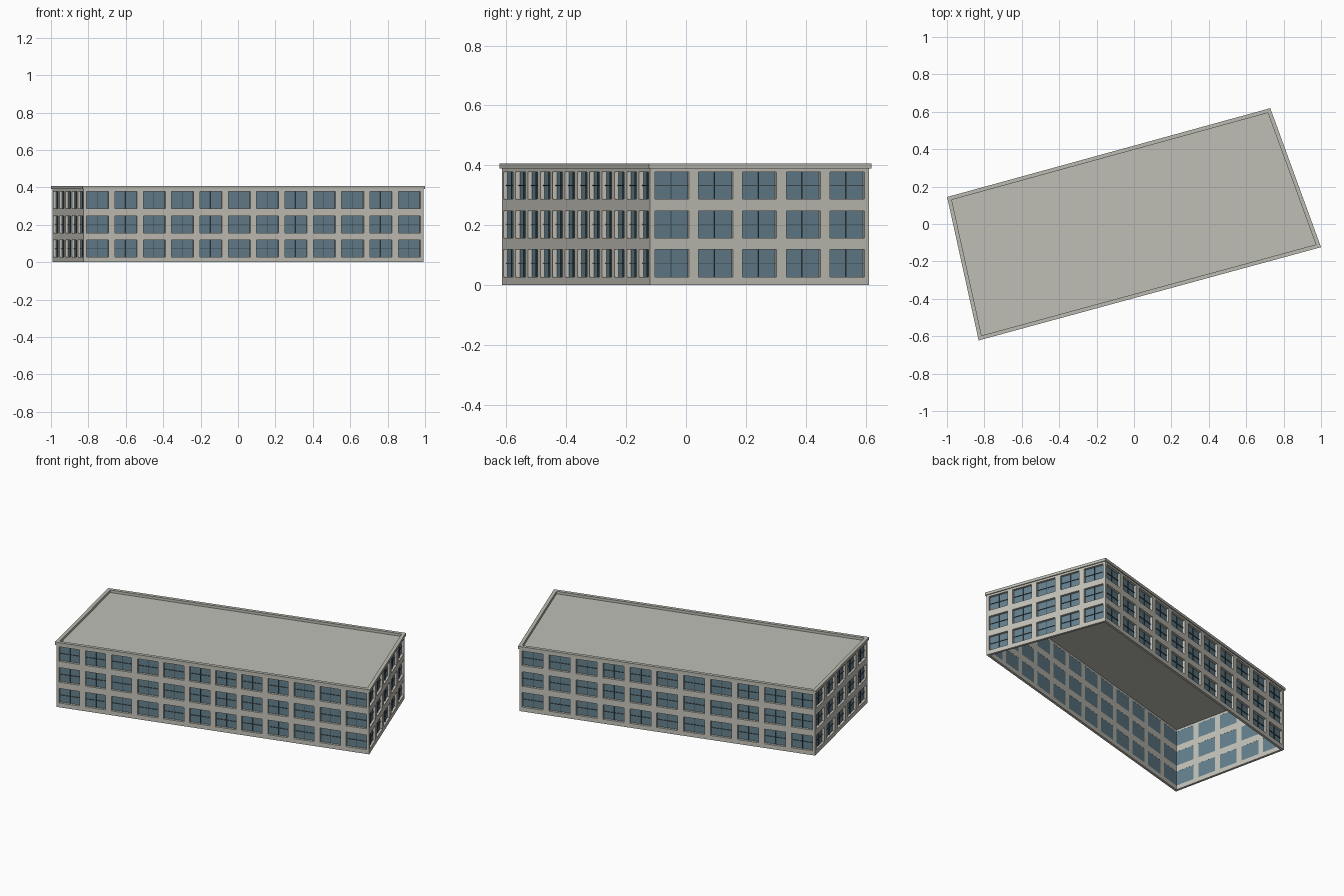
import bpy
import bmesh
from mathutils import Vector

if "Cube" in bpy.data.objects:
    bpy.data.objects.remove(bpy.data.objects["Cube"])


def material(name, color):
    mat = bpy.data.materials.new(name)
    mat.use_nodes = True
    mat.diffuse_color = (*color, 1)
    mat.node_tree.nodes["Principled BSDF"].inputs["Base Color"].default_value = (*color, 1)
    return mat


concrete = material("pale concrete", (0.56, 0.55, 0.49))
coping = material("coping stone", (0.50, 0.50, 0.45))
roofing = material("grey roofing", (0.52, 0.52, 0.47))
glass = material("blue glass", (0.13, 0.22, 0.27))
frame = material("dark frame", (0.05, 0.07, 0.08))

# Ground plan, counter-clockwise, with the number of bays along each side
corners = [Vector(c) for c in ((-0.826, -0.615), (0.992, -0.12), (0.725, 0.612), (-0.992, 0.14))]
bays = (12, 5, 11, 5)
WALL_TOP, TOP = 0.39, 0.407
DEPTH = 0.015
MARGIN = 0.11
storeys = [(0.027 + 0.13 * i, 0.118 + 0.13 * i) for i in range(3)]


def make_object(name, bm, mat):
    mesh = bpy.data.meshes.new(name)
    bm.to_mesh(mesh)
    bm.free()
    mesh.materials.append(mat)
    obj = bpy.data.objects.new(name, mesh)
    bpy.context.collection.objects.link(obj)
    return obj


def quad(bm, points):
    return bm.faces.new([bm.verts.new(p) for p in points])


def offset_plan(distance):
    """Move every side of the plan outward and return the mitred corners."""
    result = []
    for i, corner in enumerate(corners):
        a = (corner - corners[i - 1]).normalized()
        b = (corners[(i + 1) % 4] - corner).normalized()
        na, nb = Vector((a.y, -a.x)), Vector((b.y, -b.x))
        result.append(corner + (na + nb) * distance / (1 + na.dot(nb)))
    return result


wall_bm, glass_bm, bar_bm = bmesh.new(), bmesh.new(), bmesh.new()
levels = [0] + [z for row in storeys for z in row] + [WALL_TOP]

for i, count in enumerate(bays):
    start, end = corners[i], corners[(i + 1) % 4]
    length = (end - start).length
    along = (end - start) / length
    outward = Vector((along.y, -along.x))
    bay = length / count

    def place(s, z, depth=0.0):
        p = start + along * s - outward * depth
        return Vector((p.x, p.y, z))

    def rectangle(s0, s1, z0, z1, depth=0.0):
        return [place(s, z, depth) for s, z in ((s0, z0), (s1, z0), (s1, z1), (s0, z1))]

    def bar(s0, s1, z0, z1):
        face = quad(bar_bm, rectangle(s0, s1, z0, z1, DEPTH - 0.001))
        geom = bmesh.ops.extrude_face_region(bar_bm, geom=[face])["geom"]
        move = Vector((outward.x, outward.y, 0)) * 0.004
        bmesh.ops.translate(bar_bm, vec=move, verts=[v for v in geom if isinstance(v, bmesh.types.BMVert)])

    stations = [0]
    for n in range(count):
        stations += [bay * (n + MARGIN), bay * (n + 1 - MARGIN)]
    stations.append(length)

    # Wall grid with open cells, each filled by a recessed pane and a cross bar
    for c, (s0, s1) in enumerate(zip(stations, stations[1:])):
        for r, (z0, z1) in enumerate(zip(levels, levels[1:])):
            if c % 2 and r % 2:
                quad(glass_bm, rectangle(s0, s1, z0, z1, DEPTH - 0.0005))
                s, z = (s0 + s1) / 2, (z0 + z1) / 2
                bar(s - 0.001, s + 0.001, z0, z1)
                bar(s0, s1, z - 0.001, z + 0.001)
            else:
                quad(wall_bm, rectangle(s0, s1, z0, z1))

bmesh.ops.remove_doubles(wall_bm, verts=wall_bm.verts, dist=0.0002)
bmesh.ops.recalc_face_normals(bar_bm, faces=bar_bm.faces)

# Walls thickened inward
walls = make_object("walls", wall_bm, concrete)
solid = walls.modifiers.new("thickness", "SOLIDIFY")
solid.thickness = DEPTH
solid.offset = -1
solid.use_even_offset = True

make_object("window_panes", glass_bm, glass)
make_object("window_bars", bar_bm, frame)

# Flat roof deck
bm = bmesh.new()
quad(bm, [(p.x, p.y, WALL_TOP + 0.001) for p in offset_plan(-0.005)])
make_object("roof_deck", bm, roofing)

# Parapet ring overhanging the walls
bm = bmesh.new()
outer, inner = offset_plan(0.006), offset_plan(-0.015)
profile = ((outer, WALL_TOP), (outer, TOP), (inner, TOP), (inner, WALL_TOP))
loops = [[bm.verts.new((p.x, p.y, z)) for p in plan] for plan, z in profile]
for k in range(4):
    a, b = loops[k], loops[(k + 1) % 4]
    for j in range(4):
        n = (j + 1) % 4
        bm.faces.new((a[j], a[n], b[n], b[j]))
bmesh.ops.recalc_face_normals(bm, faces=bm.faces)
make_object("parapet", bm, coping)
